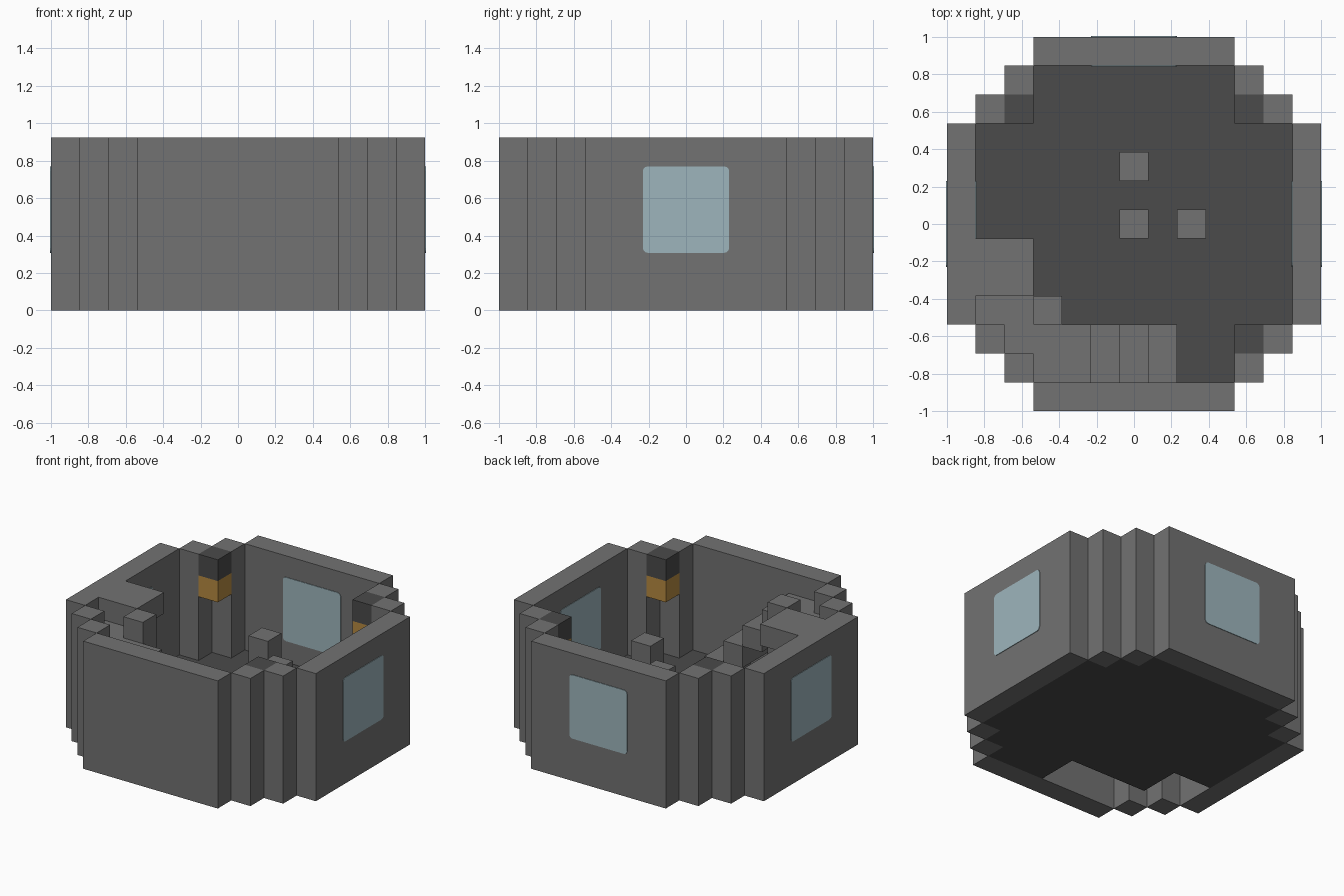
import bpy
import bmesh
from mathutils import Vector

cube = bpy.data.objects.get("Cube")
if cube:
    bpy.data.objects.remove(cube, do_unlink=True)

U = 2 / 13  # edge length of one block


def material(name, rgb):
    m = bpy.data.materials.new(name)
    m.use_nodes = True
    m.diffuse_color = (*rgb, 1)
    m.node_tree.nodes["Principled BSDF"].inputs["Base Color"].default_value = (*rgb, 1)
    return m


stone = material("grey stone", (0.168, 0.168, 0.168))
dark = material("dark stone", (0.069, 0.069, 0.069))
glass = material("pale blue glass", (0.337, 0.462, 0.503))
amber = material("amber glow", (0.46, 0.25, 0.052))


def add_object(name, bm, mat):
    mesh = bpy.data.meshes.new(name)
    bm.to_mesh(mesh)
    bm.free()
    mesh.materials.append(mat)
    obj = bpy.data.objects.new(name, mesh)
    bpy.context.scene.collection.objects.link(obj)
    return obj


def block(i0, i1, j0, j1, k0, k1):
    """Set of block cells, both ends included."""
    return {(i, j, k) for i in range(i0, i1 + 1)
            for j in range(j0, j1 + 1) for k in range(k0, k1 + 1)}


def build(name, cells, mat):
    """Mesh only the outer faces of a set of blocks."""
    bm = bmesh.new()
    for c in cells:
        centre = Vector((c[0], c[1], c[2] + 0.5))
        for axis in range(3):
            for side in (-1, 1):
                near = list(c)
                near[axis] += side
                if tuple(near) in cells:
                    continue
                n, a, b = Vector(), Vector(), Vector()
                n[axis] = side / 2
                a[(axis + 1) % 3] = 0.5
                b[(axis + 2) % 3] = side / 2
                corners = (-a - b, a - b, a + b, b - a)
                bm.faces.new([bm.verts.new((centre + n + p) * U) for p in corners])
    bmesh.ops.remove_doubles(bm, verts=bm.verts[:], dist=0.001)
    bmesh.ops.dissolve_limit(bm, angle_limit=0.01, verts=bm.verts[:], edges=bm.edges[:])
    return add_object(name, bm, mat)


# Outer wall: four straight sides joined by stepped corners
walls = set()
for s in (-1, 1):
    walls |= block(-3, 3, 6 * s, 6 * s, 0, 5) | block(6 * s, 6 * s, -3, 3, 0, 5)
    for t in (-1, 1):
        walls |= block(4 * s, 4 * s, 5 * t, 5 * t, 0, 5)
        walls |= block(5 * s, 5 * s, 4 * t, 4 * t, 0, 5)
build("outer_wall", walls, stone)

# Floor, open below the stairs
floor = block(-5, 5, -3, 3, 0, 0) | block(-3, 3, -5, 5, 0, 0) | block(-4, 4, -4, 4, 0, 0)
floor -= block(-3, 0, -5, -4, 0, 0) | block(-5, -4, -3, -2, 0, 0) | {(-4, -4, 0)}
build("floor", floor, dark)

# Stairs climbing along the front wall to a corner landing and platform
for step in range(1, 4):
    build(f"stair_step_{step}", block(2 - step, 2 - step, -5, -4, step, step), stone)
landing = block(-3, -2, -5, -4, 4, 4) | block(-5, -4, -3, -3, 4, 4) | {(-4, -4, 4)}
build("stair_landing", landing, stone)
build("upper_platform", block(-5, -4, -2, -1, 5, 5), stone)
build("stair_post", block(-3, -3, -3, -3, 1, 5), stone)

# Free-standing posts in the room
for name, i, j, top in (("centre_post", 0, 0, 1), ("back_post", 0, 2, 3), ("side_post", 2, 0, 3)):
    build(name, block(i, i, j, j, 1, top), stone)

# Corner lamps: amber block under a dark cap
for name, i, j in (("back_left", 4, 4), ("back_right", -4, 4), ("front_left", 4, -4)):
    build(name + "_lamp", {(i, j, 4)}, amber)
    build(name + "_lamp_cap", {(i, j, 5)}, dark)


def window(name, axis, side):
    """Rounded pane running through the wall, barely proud of both faces."""
    bm = bmesh.new()
    bmesh.ops.create_cube(bm, size=1)
    size = Vector((3 * U, 3 * U, 3 * U))
    size[axis] = U + 0.008
    bmesh.ops.scale(bm, vec=size, verts=bm.verts[:])
    edges = [e for e in bm.edges
             if abs(e.verts[0].co[axis] - e.verts[1].co[axis]) > 0.01]
    bmesh.ops.bevel(bm, geom=edges, offset=0.025, segments=3, profile=0.5, affect='EDGES')
    place = Vector((0, 0, 3.5 * U))
    place[axis] = side * 6 * U
    bmesh.ops.translate(bm, vec=place, verts=bm.verts[:])
    add_object(name, bm, glass)


window("left_window", 0, 1)
window("right_window", 0, -1)
window("back_window", 1, 1)
